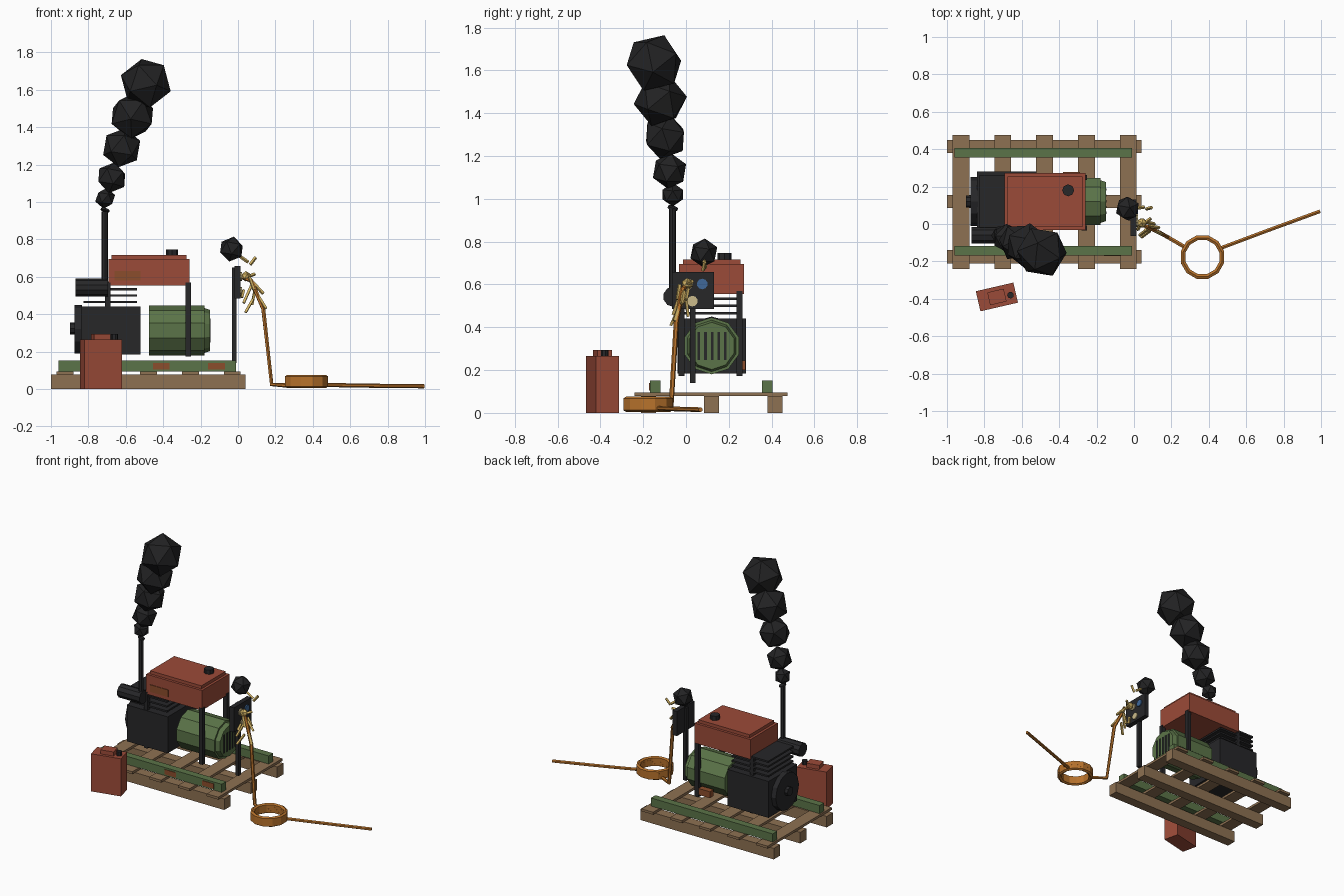
import bpy, bmesh, math, random
from mathutils import Vector, Matrix, Euler

if "Cube" in bpy.data.objects:
    bpy.data.objects.remove(bpy.data.objects["Cube"])

random.seed(4)


def mat(name, r, g, b):
    m = bpy.data.materials.new(name)
    m.diffuse_color = (r, g, b, 1)
    m.use_nodes = True
    m.node_tree.nodes["Principled BSDF"].inputs["Base Color"].default_value = m.diffuse_color
    return m


WOOD = mat("pallet wood", 0.27, 0.165, 0.085)
GREEN = mat("olive green", 0.105, 0.175, 0.065)
RED = mat("tank red", 0.33, 0.07, 0.04)
BLACK = mat("engine black", 0.02, 0.02, 0.022)
RUST = mat("rust", 0.26, 0.075, 0.025)
CABLE = mat("orange cable", 0.48, 0.17, 0.025)
SPARK = mat("spark yellow", 0.66, 0.46, 0.13)
BLUE = mat("socket blue", 0.05, 0.14, 0.32)
CREAM = mat("gauge cream", 0.6, 0.5, 0.26)
SMOKE = mat("smoke black", 0.016, 0.016, 0.017)


def finish(bm, name, m):
    bmesh.ops.recalc_face_normals(bm, faces=bm.faces)
    me = bpy.data.meshes.new(name)
    bm.to_mesh(me)
    bm.free()
    me.materials.append(m)
    ob = bpy.data.objects.new(name, me)
    bpy.context.collection.objects.link(ob)
    return ob


def box(name, m, x0, x1, y0, y1, z0, z1):
    bm = bmesh.new()
    t = Matrix.Translation(((x0 + x1) / 2, (y0 + y1) / 2, (z0 + z1) / 2))
    bmesh.ops.create_cube(bm, size=1, matrix=t @ Matrix.Diagonal((x1 - x0, y1 - y0, z1 - z0, 1)))
    return finish(bm, name, m)


def rod(name, m, a, b, r, n=8, r2=None, turn=0.0):
    """Cylinder or cone with n sides from point a to point b."""
    a, b = Vector(a), Vector(b)
    d = b - a
    rot = d.to_track_quat('Z', 'Y').to_matrix().to_4x4()
    bm = bmesh.new()
    bmesh.ops.create_cone(bm, cap_ends=True, segments=n, radius1=r, radius2=r if r2 is None else r2,
                          depth=d.length,
                          matrix=Matrix.Translation((a + b) / 2) @ rot @ Matrix.Rotation(turn, 4, 'Z'))
    return finish(bm, name, m)


def puff(name, m, c, r, rot=(0, 0, 0)):
    bm = bmesh.new()
    bmesh.ops.create_icosphere(bm, subdivisions=1, radius=r,
                               matrix=Matrix.Translation(c) @ Euler(rot).to_matrix().to_4x4())
    return finish(bm, name, m)


def tube(name, m, pts, r, n=6, closed=False):
    """Sweep an n-sided ring along a list of points."""
    pts = [Vector(p) for p in pts]
    bm = bmesh.new()
    rings, k = [], len(pts)
    for i, p in enumerate(pts):
        if closed:
            t = pts[(i + 1) % k] - pts[i - 1]
        else:
            t = (pts[min(i + 1, k - 1)] - p).normalized() + (p - pts[max(i - 1, 0)]).normalized()
        t.normalize()
        u = t.cross(Vector((t.y, -t.x, 0.01))).normalized()
        v = t.cross(u)
        rings.append([bm.verts.new(p + r * (math.cos(s) * u + math.sin(s) * v))
                      for s in (2 * math.pi * j / n for j in range(n))])
    for i in range(k if closed else k - 1):
        a, b = rings[i], rings[(i + 1) % k]
        for j in range(n):
            bm.faces.new((a[j], a[(j + 1) % n], b[(j + 1) % n], b[j]))
    if not closed:
        bm.faces.new(rings[0])
        bm.faces.new(rings[-1])
    return finish(bm, name, m)


# pallet
for i, y in enumerate((-0.21, 0.085, 0.38)):
    box(f"pallet_runner_{i}", WOOD, -1.0, 0.04, y, y + 0.07, 0, 0.078)
for i in range(5):
    x = -0.97 + 0.2235 * i
    box(f"pallet_slat_{i}", WOOD, x, x + 0.09, -0.24, 0.475, 0.078, 0.095)

# skid rails with rust patches
for i, y in enumerate((-0.168, 0.355)):
    box(f"skid_rail_{i}", GREEN, -0.96, -0.01, y, y + 0.05, 0.095, 0.152)
for i, x in enumerate((-0.455, -0.16)):
    box(f"rail_rust_{i}", RUST, x, x + 0.09, -0.172, -0.167, 0.105, 0.14)

# engine block, flywheel and cooling fins
box("engine_block", BLACK, -0.84, -0.52, -0.04, 0.28, 0.185, 0.442)
rod("flywheel", BLACK, (-0.875, 0.12, 0.32), (-0.835, 0.12, 0.32), 0.13, 12)
rod("flywheel_hub", BLACK, (-0.897, 0.12, 0.325), (-0.87, 0.12, 0.325), 0.032, 8)
for i in range(4):
    z = 0.46 + 0.034 * i
    box(f"cooling_fin_{i}", BLACK, -0.825, -0.54, -0.02, 0.262, z, z + 0.012)

# generator drum with end cap and vents
T = math.pi / 10
rod("generator_drum", GREEN, (-0.475, 0.12, 0.313), (-0.18, 0.12, 0.313), 0.133, 10, turn=0)
rod("generator_cap", GREEN, (-0.18, 0.12, 0.313), (-0.15, 0.12, 0.313), 0.12, 10, 0.11, turn=0)
for i in range(5):
    y = 0.06 + 0.031 * i
    box(f"vent_slot_{i}", BLACK, -0.152, -0.146, y - 0.006, y + 0.006, 0.248, 0.378)
box("drum_rust_box", RUST, -0.38, -0.29, 0.235, 0.277, 0.2, 0.245)

# fuel tank on four posts
box("fuel_tank", RED, -0.693, -0.258, -0.033, 0.272, 0.555, 0.695)
box("tank_lid", RED, -0.675, -0.275, -0.015, 0.254, 0.695, 0.717)
rod("tank_cap", BLACK, (-0.352, 0.18, 0.715), (-0.352, 0.18, 0.747), 0.032, 8)
box("tank_rust", RUST, -0.66, -0.52, -0.037, -0.032, 0.58, 0.63)
for i, x in enumerate((-0.71, -0.28)):
    for j, y in enumerate((-0.035, 0.235)):
        box(f"tank_post_{i}{j}", BLACK, x, x + 0.028, y, y + 0.028, 0.173, 0.57)

# exhaust
rod("muffler", BLACK, (-0.87, -0.06, 0.543), (-0.695, -0.06, 0.543), 0.047, 10)
rod("exhaust_pipe", BLACK, (-0.712, -0.063, 0.55), (-0.712, -0.063, 0.95), 0.017, 8)
rod("rain_flap", BLACK, (-0.712, -0.063, 0.952), (-0.709, -0.06, 0.962), 0.024, 8)

# smoke plume
plume = [(-0.71, -0.062, 1.02, 0.056), (-0.675, -0.077, 1.13, 0.084), (-0.622, -0.098, 1.29, 0.107),
         (-0.565, -0.12, 1.46, 0.126), (-0.493, -0.15, 1.635, 0.14)]
for i, (x, y, z, r) in enumerate(plume):
    puff(f"smoke_puff_{i}", SMOKE, (x, y, z), r, (0, 0.15 + 0.06 * i, 0.5 * i))
puff("panel_smoke", SMOKE, (-0.035, 0.083, 0.748), 0.068, (0, 0.2, 0.4))

# control panel
box("panel_post", BLACK, -0.032, -0.008, 0.018, 0.044, 0.14, 0.65)
box("control_panel", BLACK, -0.02, 0.014, -0.065, 0.13, 0.485, 0.658)
for name, m, y, z in (("blue_socket", BLUE, 0.076, 0.602), ("cream_socket", CREAM, 0.008, 0.602),
                      ("lower_gauge", CREAM, 0.03, 0.522)):
    rod(name, m, (0.012, y, z), (0.021, y, z), 0.025, 10)

# cable: drop from panel, coil on the ground, loose end
tube("cable_drop", CABLE, [(0.02, 0.008, 0.60), (0.07, -0.015, 0.58), (0.135, -0.045, 0.43),
                           (0.18, -0.07, 0.025), (0.275, -0.125, 0.018)], 0.012)
for i in range(4):
    ring = [(0.366 + 0.107 * math.cos(a), -0.177 + 0.107 * math.sin(a), 0.02 + 0.0135 * i)
            for a in (2 * math.pi * (j + 0.5) / 12 for j in range(12))]
    tube(f"cable_coil_{i}", CABLE, ring, 0.015, closed=True)
tube("cable_end", CABLE, [(0.46, -0.13, 0.022), (0.7, -0.04, 0.018), (0.995, 0.068, 0.015)], 0.011)

# sparks
puff("spark_core", SPARK, (0.042, 0.006, 0.603), 0.028)
sparks = [((0.01, 0.085, 0.71), (0.055, 0.09, 0.678)), ((0.065, 0.08, 0.665), (0.095, 0.088, 0.705)),
          ((0.05, 0.0, 0.60), (0.09, 0.03, 0.615)), ((0.03, -0.01, 0.53), (0.02, -0.03, 0.49)),
          ((0.07, -0.03, 0.55), (0.03, -0.06, 0.46)), ((0.08, -0.04, 0.48), (0.04, -0.07, 0.41)),
          ((0.09, 0.0, 0.53), (0.075, 0.01, 0.45)), ((0.10, -0.03, 0.51), (0.15, -0.055, 0.43)),
          ((0.08, -0.01, 0.57), (0.135, -0.02, 0.51)), ((0.06, -0.03, 0.60), (0.085, -0.04, 0.53)),
          ((0.07, 0.01, 0.58), (0.11, 0.0, 0.53))]
for i, (a, b) in enumerate(sparks):
    rod(f"spark_{i}", SPARK, a, b, 0.009, 4)

# fuel can, turned slightly
turn = Matrix.Translation((-0.733, -0.39, 0)) @ Matrix.Rotation(math.radians(13), 4, 'Z')
can = [box("fuel_can", RED, -0.103, 0.103, -0.055, 0.055, 0, 0.265),
       box("fuel_can_handle", RED, -0.045, 0.045, -0.035, 0.035, 0.265, 0.294),
       rod("fuel_can_cap", BLACK, (0.073, -0.007, 0.262), (0.073, -0.007, 0.294), 0.018, 8)]
for ob in can:
    ob.data.transform(turn)
